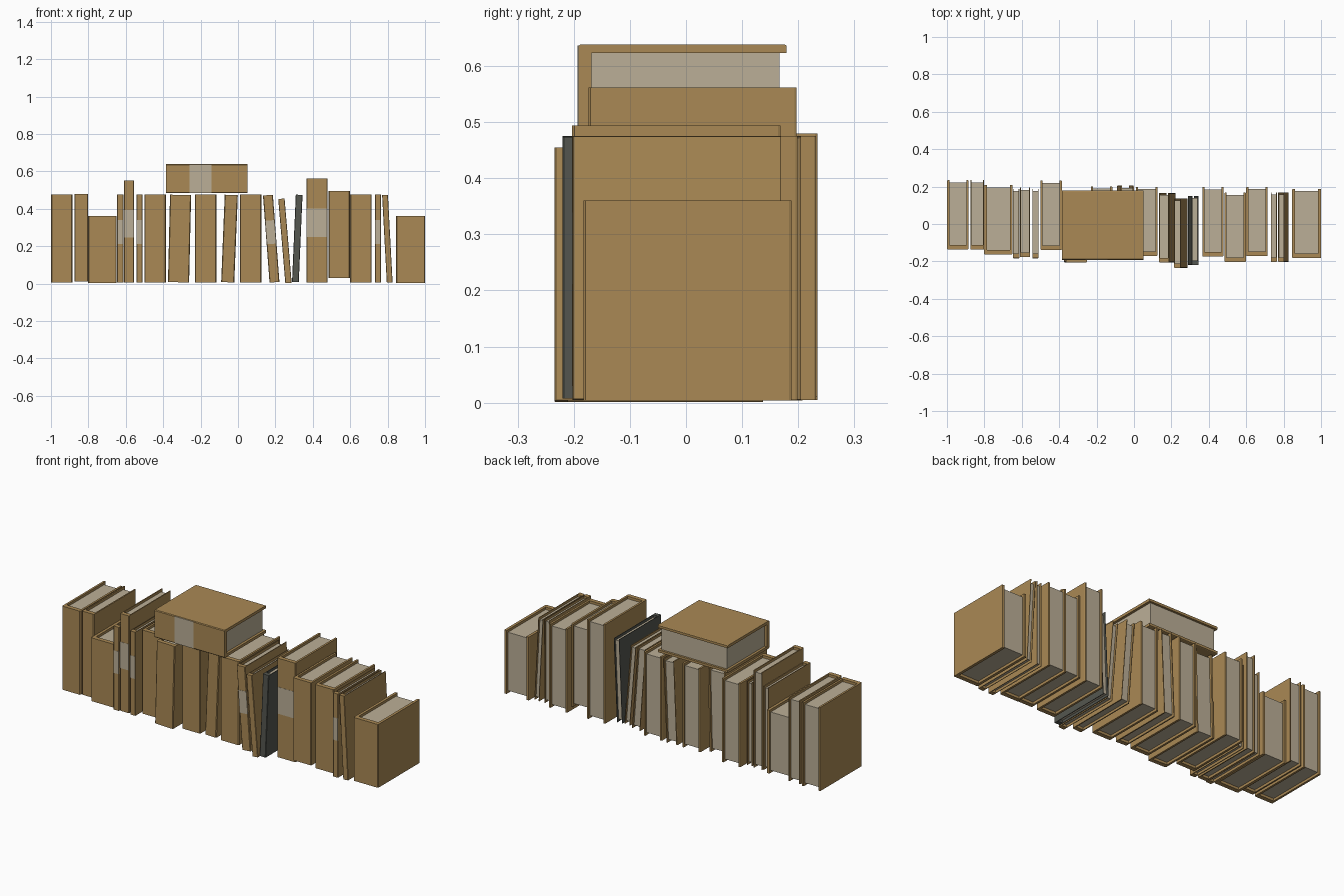
import bpy, bmesh
from math import atan2, pi
from mathutils import Matrix

if "Cube" in bpy.data.objects:
    bpy.data.objects.remove(bpy.data.objects["Cube"])


def material(name, rgb):
    m = bpy.data.materials.new(name)
    m.diffuse_color = (*rgb, 1)
    m.use_nodes = True
    m.node_tree.nodes["Principled BSDF"].inputs["Base Color"].default_value = m.diffuse_color
    return m


TAN = material("tan_cover", (0.40, 0.25, 0.09))
DARK = material("dark_cover", (0.09, 0.095, 0.08))
PAPER = material("paper", (0.50, 0.43, 0.31))

DEPTH, SPINE, OVERHANG, INSET = 0.371, 0.024, 0.012, 0.014


def make(name, bm, mat, matrix):
    bmesh.ops.recalc_face_normals(bm, faces=bm.faces)
    me = bpy.data.meshes.new(name)
    bm.to_mesh(me)
    bm.free()
    me.materials.append(mat)
    ob = bpy.data.objects.new(name, me)
    ob.matrix_world = matrix
    bpy.context.collection.objects.link(ob)
    return ob


def box(name, x, y, z, mat, matrix):
    bm = bmesh.new()
    bmesh.ops.create_cube(bm, size=1)
    for v in bm.verts:
        v.co = [r[0] + (c + 0.5) * (r[1] - r[0]) for r, c in zip((x, y, z), v.co)]
    return make(name, bm, mat, matrix)


def book(tag, t, h, matrix, mat=TAN, label=False):
    """Local axes: x = thickness, y = spine to fore edge, z = height."""
    o, c, b = t / 2, t * 0.1, min(0.004, t * 0.06)
    i = o - c
    # U-shaped cover: right half of the outline, mirrored, then extruded
    half = [(o - b, 0), (o, b), (o, DEPTH - b), (o - b / 2, DEPTH), (i, DEPTH), (i, SPINE)]
    outline = half + [(-x, y) for x, y in reversed(half)]
    bm = bmesh.new()
    face = bm.faces.new([bm.verts.new((x, y, 0)) for x, y in outline])
    ext = bmesh.ops.extrude_face_region(bm, geom=[face])
    bmesh.ops.translate(bm, vec=(0, 0, h),
                        verts=[g for g in ext["geom"] if isinstance(g, bmesh.types.BMVert)])
    make("cover_" + tag, bm, mat, matrix)
    # page block
    box("pages_" + tag, (-i, i), (SPINE - 0.001, DEPTH - OVERHANG), (INSET, h - INSET), PAPER, matrix)
    # plain pale band on the spine
    if label:
        box("spine_band_" + tag, (-o + b / 2, o - b / 2), (-0.001, 0.004),
            (h * 0.44, h * 0.71), PAPER, matrix)


# base centre x, top centre x, thickness, bottom z, top z, front y, band, cover
ROW = [
    (-0.942, -0.942, 0.114, 0.005, 0.475, -0.137, 0, TAN),
    (-0.838, -0.838, 0.074, 0.010, 0.480, -0.137, 0, TAN),
    (-0.725, -0.725, 0.152, 0.004, 0.360, -0.163, 0, TAN),
    (-0.630, -0.630, 0.033, 0.005, 0.475, -0.183, 1, TAN),
    (-0.583, -0.583, 0.055, 0.005, 0.552, -0.176, 1, TAN),
    (-0.527, -0.527, 0.032, 0.005, 0.475, -0.183, 1, TAN),
    (-0.443, -0.443, 0.115, 0.005, 0.475, -0.139, 0, TAN),
    (-0.318, -0.307, 0.113, 0.007, 0.474, -0.205, 0, TAN),
    (-0.173, -0.173, 0.114, 0.005, 0.475, -0.170, 0, TAN),
    (-0.055, -0.036, 0.070, 0.007, 0.474, -0.166, 0, TAN),
    (0.068, 0.068, 0.115, 0.005, 0.475, -0.172, 0, TAN),
    (0.195, 0.160, 0.053, 0.007, 0.474, -0.205, 1, TAN),
    (0.270, 0.232, 0.034, 0.003, 0.455, -0.234, 0, TAN),
    (0.307, 0.327, 0.036, 0.008, 0.475, -0.220, 0, DARK),
    (0.422, 0.422, 0.114, 0.005, 0.562, -0.174, 1, TAN),
    (0.541, 0.541, 0.114, 0.030, 0.494, -0.203, 0, TAN),
    (0.657, 0.657, 0.115, 0.005, 0.475, -0.172, 0, TAN),
    (0.748, 0.748, 0.031, 0.005, 0.475, -0.202, 1, TAN),
    (0.811, 0.786, 0.031, 0.006, 0.474, -0.202, 0, TAN),
    (0.923, 0.923, 0.154, 0.004, 0.360, -0.183, 0, TAN),
]

# standing row of books, some leaning
for n, (xb, xt, t, z0, z1, y, band, mat) in enumerate(ROW, 1):
    lean = atan2(xt - xb, z1 - z0)
    book(f"{n:02d}", t, z1 - z0, Matrix.Translation((xb, y, z0)) @ Matrix.Rotation(lean, 4, 'Y'),
         mat, band)

# thick book lying on top of the row
book("lying", 0.155, 0.435,
     Matrix.Translation((0.05, -0.192, 0.561)) @ Matrix.Rotation(-pi / 2, 4, 'Y'), TAN, True)
